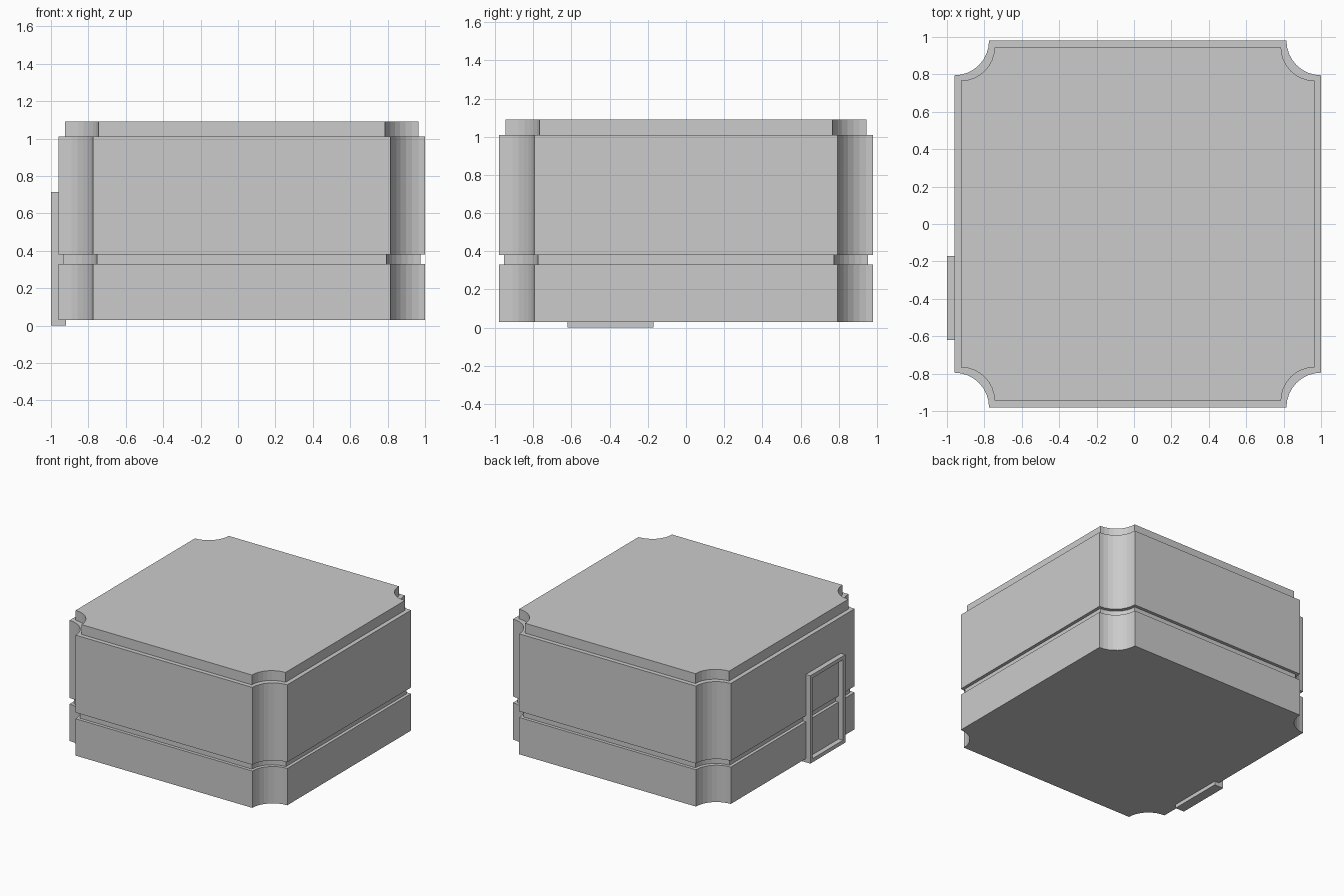
import bpy, bmesh
from math import sin, cos, pi

if "Cube" in bpy.data.objects:
    bpy.data.objects.remove(bpy.data.objects["Cube"])

CX = 0.02        # body centre in x (the door frame sticks out on the left)
HALF, NOTCH, SEG = 0.98, 0.185, 8


def outline(scale):
    """Square outline with scooped (concave) corners, counter-clockwise."""
    pts = []
    for q in range(4):
        c, s = round(cos(q * pi / 2)), round(sin(q * pi / 2))
        for i in range(SEG + 1):
            a = i / SEG * pi / 2
            x, y = HALF - NOTCH * sin(a), HALF - NOTCH * cos(a)
            pts.append((CX + scale * (x * c - y * s), scale * (x * s + y * c)))
    return pts


def add_object(name, bm):
    bmesh.ops.recalc_face_normals(bm, faces=bm.faces)
    me = bpy.data.meshes.new(name)
    bm.to_mesh(me)
    bm.free()
    ob = bpy.data.objects.new(name, me)
    bpy.context.collection.objects.link(ob)
    return ob


# Body: one stepped stack of scaled outlines (base, groove, upper walls, roof)
bm = bmesh.new()
levels = [(0.03, 1), (0.33, 1), (0.33, 0.974), (0.38, 0.974), (0.38, 1),
          (1.01, 1), (1.01, 0.964), (1.09, 0.964)]
rings = [[bm.verts.new((x, y, z)) for x, y in outline(s)] for z, s in levels]
n = len(rings[0])
for lo, hi in zip(rings, rings[1:]):
    for i in range(n):
        j = (i + 1) % n
        bm.faces.new((lo[i], lo[j], hi[j], hi[i]))
bm.faces.new(rings[0][::-1])
bm.faces.new(rings[-1])
add_object("building_body", bm)

# Door frame: open rectangle on the left wall
bm = bmesh.new()
Y0, Y1, Z0, Z1, BAR = -0.62, -0.17, 0.0, 0.715, 0.03


def rect(x, inset):
    y0, y1, z0, z1 = Y0 + inset, Y1 - inset, Z0 + inset, Z1 - inset
    return [bm.verts.new((x, y, z)) for y, z in
            ((y0, z0), (y1, z0), (y1, z1), (y0, z1))]


loops = [rect(-1.0, 0), rect(-1.0, BAR), rect(-0.92, BAR), rect(-0.92, 0)]
for k in range(4):
    a, b = loops[k], loops[(k + 1) % 4]
    for i in range(4):
        j = (i + 1) % 4
        bm.faces.new((a[i], a[j], b[j], b[i]))
add_object("door_frame", bm)
